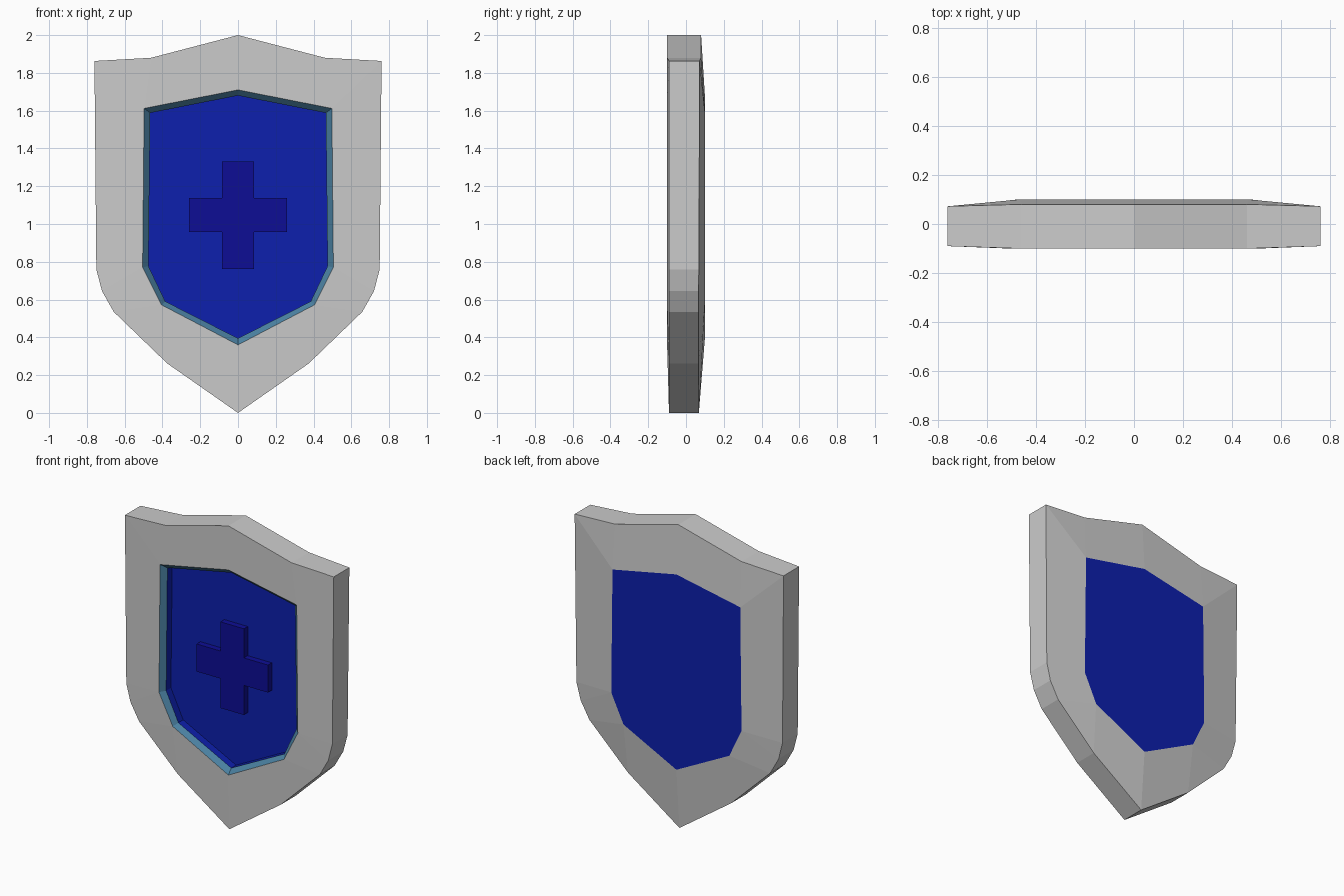
import bpy, bmesh

if "Cube" in bpy.data.objects:
    bpy.data.objects.remove(bpy.data.objects["Cube"])


def material(name, rgb):
    m = bpy.data.materials.new(name)
    m.diffuse_color = (*rgb, 1)
    m.use_nodes = True
    m.node_tree.nodes["Principled BSDF"].inputs["Base Color"].default_value = m.diffuse_color
    return m


def at(profile, y):
    """Place an (x, z) profile at depth y (a number or one per point)."""
    ys = y if isinstance(y, list) else [y] * len(profile)
    return [(x, d, z) for (x, z), d in zip(profile, ys)]


def half_part(name, chains, front_cap=None, back_cap=None, mat=None):
    """Skin right-half loops, cap them and mirror the result across x."""
    bm = bmesh.new()
    for chain in chains:
        rows = [[bm.verts.new(p) for p in loop] for loop in chain]
        for a, b in zip(rows, rows[1:]):
            for i in range(len(a) - 1):
                bm.faces.new((a[i], b[i], b[i + 1], a[i + 1]))
    if front_cap:
        bm.faces.new([bm.verts.new(p) for p in reversed(front_cap)])
    if back_cap:
        bm.faces.new([bm.verts.new(p) for p in back_cap])
    bmesh.ops.remove_doubles(bm, verts=bm.verts, dist=0.0005)
    me = bpy.data.meshes.new(name)
    bm.to_mesh(me)
    bm.free()
    if mat:
        me.materials.append(mat)
    ob = bpy.data.objects.new(name, me)
    bpy.context.collection.objects.link(ob)
    mod = ob.modifiers.new("Mirror", 'MIRROR')
    mod.use_axis[0] = True
    return ob


blue = material("panel_blue", (0.004, 0.014, 0.42))
navy = material("cross_navy", (0.004, 0.004, 0.3))
teal = material("bezel_teal", (0.07, 0.22, 0.36))

# Right-half profiles, top to bottom
outer = [(0, 2), (.46, 1.88), (.76, 1.863), (.75, .76),
         (.72, .645), (.658, .535), (.375, .262), (0, 0)]
opening = [(0, 1.71), (.497, 1.612), (.505, .77), (.405, .572), (0, .36)]
panel = [(0, 1.68), (.465, 1.588), (.474, .777), (.385, .59), (0, .395)]
cross = [(0, 1.33), (.085, 1.33), (.085, 1.138), (.26, 1.138),
         (.26, .957), (.085, .957), (.085, .763), (0, .763)]

# Which inner corner each outer corner joins
link = [0, 1, 1, 2, 2, 3, 3, 4]

# Grey rim
half_part("shield_rim", [[
    at([panel[i] for i in link], .1),
    at(outer, [.08, .08, .072, .068, .066, .065, .066, .068]),
    at(outer, [-.1, -.1, -.09, -.09, -.09, -.09, -.09, -.09]),
    at([opening[i] for i in link], -.1)]])

# Sloped bezel around the recess
half_part("recess_bezel", [[at(opening, -.1), at(panel, -.07)]], mat=teal)

# Blue panel: recess wall, floor and back face
half_part("shield_panel", [[at(panel, -.07), at(panel, -.02)]],
          at(panel, -.02), at(panel, .1), blue)

# Raised cross on the recess floor
half_part("cross_emblem", [[at(cross, -.02), at(cross, -.06)]],
          at(cross, -.06), mat=navy)
